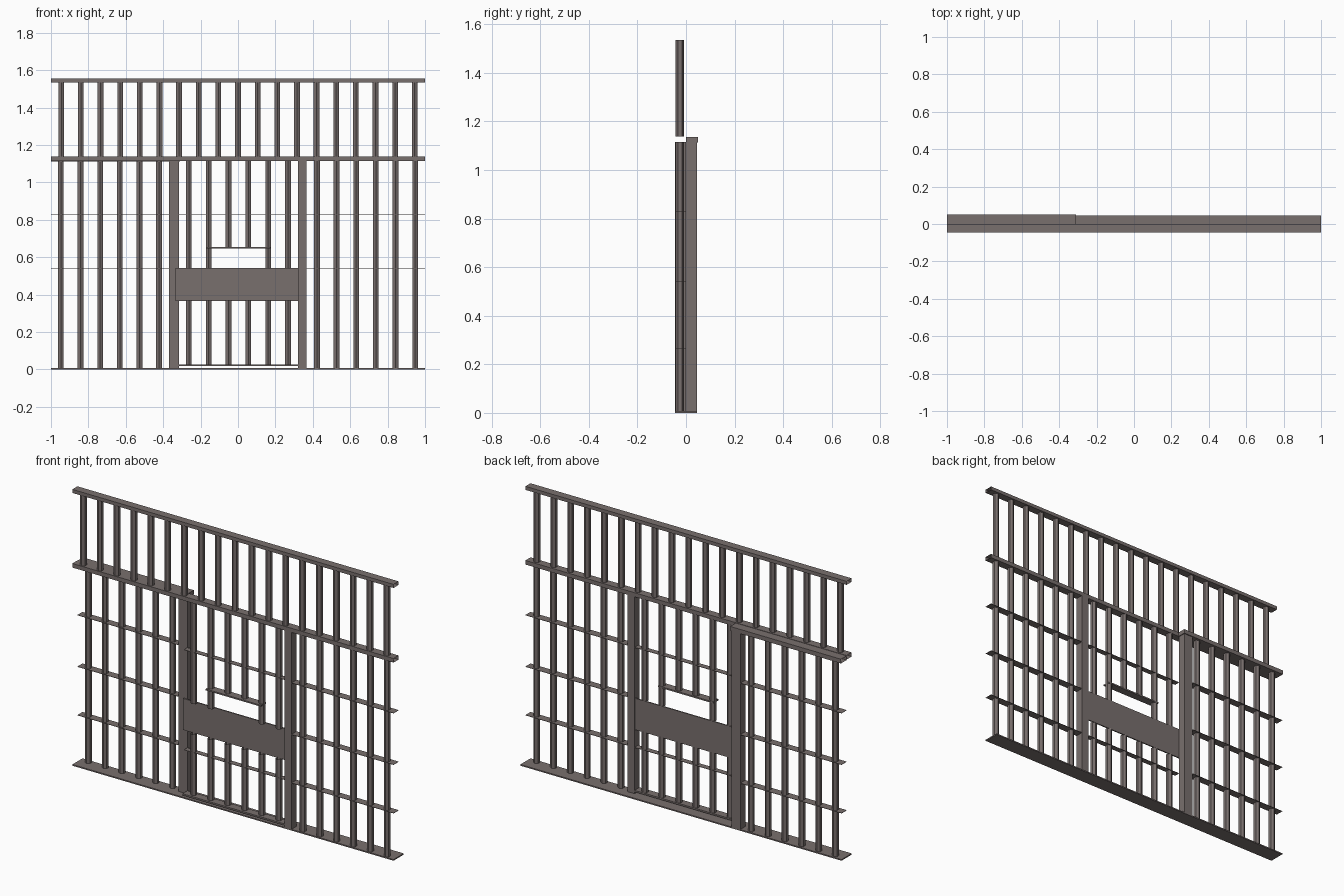
import bpy, bmesh, math

if "Cube" in bpy.data.objects:
    bpy.data.objects.remove(bpy.data.objects["Cube"])

steel = bpy.data.materials.new("grey_brown_steel")
steel.diffuse_color = (0.19, 0.16, 0.155, 1)
steel.use_nodes = True
steel.node_tree.nodes["Principled BSDF"].inputs["Base Color"].default_value = steel.diffuse_color


def finish(name, bm):
    bmesh.ops.recalc_face_normals(bm, faces=bm.faces)
    mesh = bpy.data.meshes.new(name)
    bm.to_mesh(mesh)
    bm.free()
    mesh.materials.append(steel)
    obj = bpy.data.objects.new(name, mesh)
    bpy.context.collection.objects.link(obj)
    return obj


def box(name, x, y, z, open_ends=""):
    """Box from ranges; open_ends lists the x ends ('-', '+') left open."""
    bm = bmesh.new()
    v = [bm.verts.new((a, b, c)) for a in x for b in y for c in z]
    quads = [(0, 1, 5, 4), (2, 3, 7, 6), (0, 2, 6, 4), (1, 3, 7, 5)]
    if "-" not in open_ends:
        quads.append((0, 1, 3, 2))
    if "+" not in open_ends:
        quads.append((4, 5, 7, 6))
    for q in quads:
        bm.faces.new([v[i] for i in q])
    return finish(name, bm)


def bars(name, xs, z0, z1, y=-0.025, r=0.0175):
    """Row of open six-sided uprights with one edge facing the front."""
    bm = bmesh.new()
    for x in xs:
        rings = []
        for z in (z0, z1):
            rings.append([bm.verts.new((x + r * math.sin(k * math.pi / 3),
                                        y - r * math.cos(k * math.pi / 3), z))
                          for k in range(6)])
        for k in range(6):
            j = (k + 1) % 6
            bm.faces.new((rings[0][k], rings[0][j], rings[1][j], rings[1][k]))
    return finish(name, bm)


FRONT = (-0.045, 0.0)
BACK = (0.0, 0.045)
DOOR = (-0.032, 0.0)

# Long horizontal members
box("base_plate", (-1, 1), (-0.045, 0.045), (0, 0.007))
box("top_beam", (-1, 1), FRONT, (1.535, 1.555), "-+")
box("middle_beam", (-1, 1), FRONT, (1.115, 1.138), "-+")
box("door_pocket_beam", (-1, -0.31), (0, 0.05), (1.112, 1.136), "-")

# Door posts: the left one stands behind the bar line
box("left_post", (-0.37, -0.315), BACK, (0.007, 1.112))
box("right_post", (0.32, 0.365), FRONT, (0.007, 1.115))

# Uprights: the left bay is set back in line with the left post
step = 0.105
bars("upper_bars", [(i - 9) * step for i in range(19)], 1.138, 1.535)
side = [0.422 + i * step for i in range(6)]
bars("right_bars", side, 0.007, 1.115)
bars("left_bars", [-x for x in side], 0.007, 1.112, y=0.022)

# Door: lower bars, upper bars and short bars above the hatch
door = [0.0025 + (i - 2.5) * 0.106 for i in range(6)]
bars("door_lower_bars", door, 0.025, 0.37, y=-0.018)
bars("door_upper_bars", [door[i] for i in (0, 1, 4, 5)], 0.54, 1.115, y=-0.018)
bars("door_hatch_bars", door[2:4], 0.655, 1.115, y=-0.018)
box("hatch_sill", (-0.17, 0.174), FRONT, (0.646, 0.654))
box("door_panel", (-0.335, 0.32), (-0.01, -0.003), (0.366, 0.543))
box("door_bottom_rail", (-0.315, 0.32), FRONT, (0.017, 0.026))

# Thin flat cross slats
for n, z in enumerate((0.267, 0.54, 0.83)):
    zr = (z - 0.001, z + 0.001)
    box(f"left_slat_{n}", (-1, -0.37), BACK, zr)
    box(f"right_slat_{n}", (0.365, 1), FRONT, zr)
    if n != 1:
        box(f"door_slat_{n}", (-0.315, 0.32), DOOR, zr)
